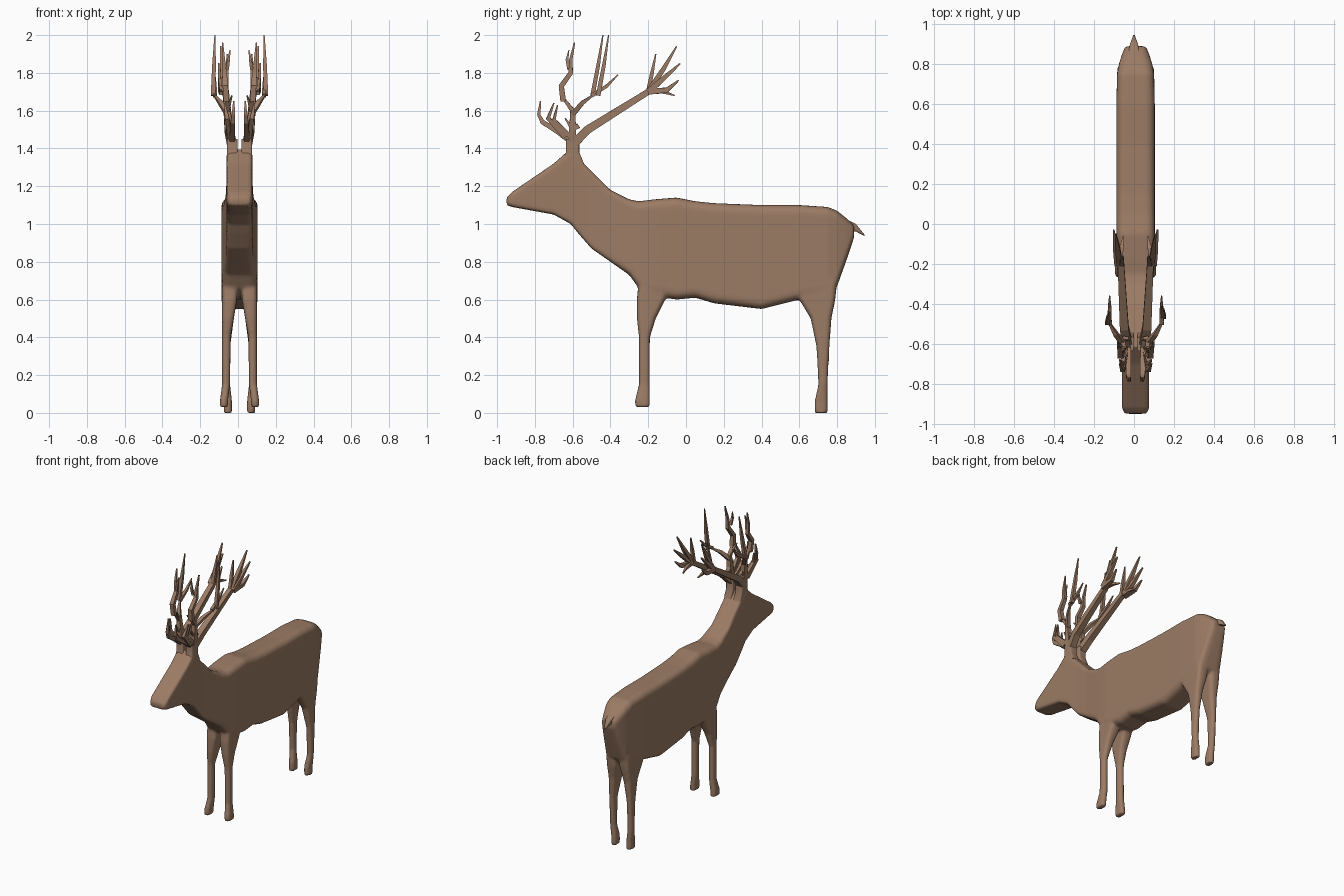
import bpy
import bmesh
from math import cos, sin, pi, radians
from mathutils import Vector

# Centre plane of the animal, and the burr from which the antlers are measured
CENTRE = 0.008
BURR = Vector((CENTRE, -0.6, 1.4))

default_cube = bpy.data.objects.get("Cube")
if default_cube:
    bpy.data.objects.remove(default_cube, do_unlink=True)

coat = bpy.data.materials.new("brown coat")
coat.use_nodes = True
coat.diffuse_color = (0.33, 0.2, 0.13, 1)
shader = coat.node_tree.nodes["Principled BSDF"]
shader.inputs["Base Color"].default_value = coat.diffuse_color


def add_object(name, bm):
    """Turn a bmesh into a coloured object."""
    bmesh.ops.recalc_face_normals(bm, faces=bm.faces)
    mesh = bpy.data.meshes.new(name)
    bm.to_mesh(mesh)
    bm.free()
    mesh.materials.append(coat)
    obj = bpy.data.objects.new(name, mesh)
    bpy.context.collection.objects.link(obj)
    return obj


def loft(bm, rings):
    """Skin a row of equal rings and cap both ends."""
    loops = [[bm.verts.new(point) for point in ring] for ring in rings]
    for lower, upper in zip(loops, loops[1:]):
        for i in range(len(lower)):
            bm.faces.new((lower[i - 1], lower[i], upper[i], upper[i - 1]))
    bm.faces.new(loops[0])
    bm.faces.new(loops[-1])


def ease(value, start, end):
    """Smooth step from zero to one between start and end."""
    t = min(max((value - start) / (end - start), 0), 1)
    return t * t * (3 - 2 * t)


def rounded_rect(u_min, u_max, v_min, v_max, radius, steps=4):
    """Outline of a rectangle with rounded corners, as (u, v) pairs."""
    radius = min(radius, (u_max - u_min) * 0.49, (v_max - v_min) * 0.49)
    centres = [(u_max - radius, v_max - radius), (u_min + radius, v_max - radius),
               (u_min + radius, v_min + radius), (u_max - radius, v_min + radius)]
    outline = []
    for quarter, (u, v) in enumerate(centres):
        for step in range(steps + 1):
            angle = (quarter + step / steps) * pi / 2
            outline.append((u + radius * cos(angle), v + radius * sin(angle)))
    return outline


def trunk_ring(y, top, underside):
    """Upright slice: slim head and neck, broad barrel, tapered rump."""
    breadth = ease(y, -0.5, -0.15)
    half = 0.068 + 0.028 * breadth - 0.05 * max((y - 0.7) / 0.2, 0) ** 2
    if y < -0.94:
        half -= 0.012
    edge = 0.02 + 0.025 * breadth
    outline = rounded_rect(-half, half, underside, top, edge)
    return [(CENTRE + u, y, v) for u, v in outline]


def leg_ring(side, splay, z, front, rear):
    """Level slice: slim shank, broader thigh, hoof turned by the splay."""
    shift = splay * (1 - ease(z, 0.05, 0.15))
    inner = 0.05 - 0.04 * ease(z, 0.35, 0.65) + shift
    outline = rounded_rect(inner, 0.092 + shift, front, rear, 0.025)
    return [(CENTRE + side * u, v, z) for u, v in outline]


def tine(bm, side, x_start, x_end, thickness, path):
    """Square tapering branch; the path holds (back, up) steps from the burr."""
    last = len(path) - 1
    points = [BURR + Vector((side * (x_start + (x_end - x_start) * i / last), back, up))
              for i, (back, up) in enumerate(path)]
    rings = []
    for i, point in enumerate(points):
        along = (points[min(i + 1, last)] - points[max(i - 1, 0)]).normalized()
        across = along.cross(Vector((1, 0, 0))).normalized()
        sideways = across.cross(along)
        radius = thickness * (1 - 0.75 * (i / last) ** 2)
        rings.append([point + radius * (a * sideways + b * across)
                      for a, b in ((1, 1), (-1, 1), (-1, -1), (1, -1))])
    loft(bm, rings)


# Head, neck and trunk from nose to rump: y, top, underside
TRUNK = [
    (-0.95, 1.14, 1.1), (-0.92, 1.17, 1.09), (-0.7, 1.32, 1.05),
    (-0.61, 1.4, 1), (-0.57, 1.35, 0.95), (-0.5, 1.28, 0.87),
    (-0.4, 1.18, 0.8), (-0.3, 1.13, 0.73), (-0.25, 1.12, 0.66),
    (-0.17, 1.13, 0.62), (-0.05, 1.14, 0.6), (0.05, 1.12, 0.61),
    (0.15, 1.11, 0.58), (0.4, 1.1, 0.55), (0.6, 1.1, 0.6),
    (0.75, 1.09, 0.62), (0.8, 1.07, 0.67), (0.85, 1.03, 0.81), (0.89, 0.99, 0.93),
]
# Legs from hoof to hip: height, front edge, rear edge
FRONT_LEG = [
    (0.03, -0.27, -0.19), (0.07, -0.27, -0.19), (0.15, -0.25, -0.19),
    (0.4, -0.25, -0.19), (0.5, -0.26, -0.16), (0.6, -0.26, -0.11), (0.7, -0.25, -0.08),
]
HIND_LEG = [
    (0, 0.68, 0.75), (0.06, 0.68, 0.75), (0.15, 0.7, 0.75),
    (0.35, 0.69, 0.76), (0.5, 0.66, 0.77), (0.6, 0.6, 0.79), (0.7, 0.57, 0.8),
]

bm = bmesh.new()
loft(bm, [trunk_ring(*station) for station in TRUNK])
for side in (-1, 1):
    loft(bm, [leg_ring(side, 0.012, *station) for station in FRONT_LEG])
    loft(bm, [leg_ring(side, -0.01, *station) for station in HIND_LEG])
body = add_object("body_and_legs", bm)

# Melt trunk and legs into one soft skin
skin = body.modifiers.new("skin", "REMESH")
skin.mode = "VOXEL"
skin.voxel_size = 0.009
skin.use_smooth_shade = True
soften = body.modifiers.new("soften", "SMOOTH")
soften.factor = 0.5
soften.iterations = 5

# Tail: short wedge pointing back and down
bm = bmesh.new()
loft(bm, [[(u, y, z + v) for u, v in rounded_rect(-half, half, -half, half, 0.01)]
          for y, z, half in ((0.84, 1, 0.03), (0.9, 0.98, 0.02), (0.945, 0.94, 0.004))])
tail = add_object("tail", bm)

# Pedicles: a pair of stumps on the crown, parted by a narrow slot
bm = bmesh.new()
for side in (-1, 1):
    loft(bm, [[(CENTRE + side * u, v, z)
               for u, v in rounded_rect(0.01, 0.066, -0.6 - depth, -0.6 + depth, 0.008)]
              for z, depth in ((1.32, 0.06), (1.38, 0.035), (1.45, 0.035))])
pedicles = add_object("antler_pedicles", bm)

# Antler branches: inner x, outer x, thickness, path of (back, up) steps
FORK = (0.4, 0.3)
BRANCHES = {
    "rear_beam": [
        (0.04, 0.09, 0.024, [(0, 0.02), (0.08, 0.1), FORK, (0.47, 0.35)]),
        (0.09, 0.11, 0.016, [FORK, (0.5, 0.31), (0.56, 0.36)]),
        (0.09, 0.11, 0.016, [FORK, (0.48, 0.37), (0.57, 0.45)]),
        (0.08, 0.1, 0.015, [FORK, (0.48, 0.42), (0.55, 0.54)]),
        (0.07, 0.065, 0.012, [FORK, (0.42, 0.4), (0.44, 0.5)]),
        (0.08, 0.06, 0.012, [FORK, (0.48, 0.3), (0.54, 0.28)]),
    ],
    "upright_beam": [
        (0.045, 0.07, 0.02, [(0, 0.02), (0, 0.1), (0, 0.2), (-0.06, 0.28)]),
        (0.07, 0.09, 0.015, [(-0.05, 0.25), (-0.06, 0.33), (-0.01, 0.4),
                             (-0.01, 0.47), (0.01, 0.56)]),
        (0.065, 0.05, 0.009, [(-0.02, 0.42), (-0.03, 0.47), (-0.02, 0.52)]),
        (0.065, 0.04, 0.012, [(0, 0.2), (-0.06, 0.28)]),
    ],
    "outer_branch": [
        (0.06, 0.14, 0.014, [(0, 0.18), (0.05, 0.24), (0.12, 0.29)]),
        (0.13, 0.13, 0.011, [(0.1, 0.28), (0.18, 0.33), (0.24, 0.39)]),
    ],
    "brow_tines": [
        (0.04, 0.03, 0.015, [(0, 0.03), (-0.08, 0.09), (-0.16, 0.14),
                             (-0.18, 0.18), (-0.17, 0.25)]),
        (0.05, 0.08, 0.014, [(-0.04, 0.06), (-0.13, 0.16), (-0.1, 0.24)]),
        (0.05, 0.08, 0.013, [(0, 0.05), (-0.1, 0.15), (-0.08, 0.23)]),
        (0.05, 0.06, 0.014, [(0.03, 0.12), (0, 0.1), (-0.04, 0.16)]),
    ],
}
for side, label in ((-1, "right"), (1, "left")):
    for part, branches in BRANCHES.items():
        bm = bmesh.new()
        for branch in branches:
            tine(bm, side, *branch)
        add_object(f"{label}_antler_{part}", bm)
    # Tall spike, leaning a little further back on the left
    bm = bmesh.new()
    lean = 0.015 * side
    tine(bm, side, 0.14, 0.13, 0.012,
         [(0.12 + lean, 0.28), (0.15 + lean, 0.44), (0.175 + lean, 0.6)])
    add_object(f"{label}_antler_tall_spike", bm)

# Smooth the soft parts, keep the antlers faceted
bpy.ops.object.select_all(action="DESELECT")
for obj in (tail, pedicles):
    obj.select_set(True)
bpy.context.view_layer.objects.active = tail
bpy.ops.object.shade_smooth_by_angle(angle=radians(40))
